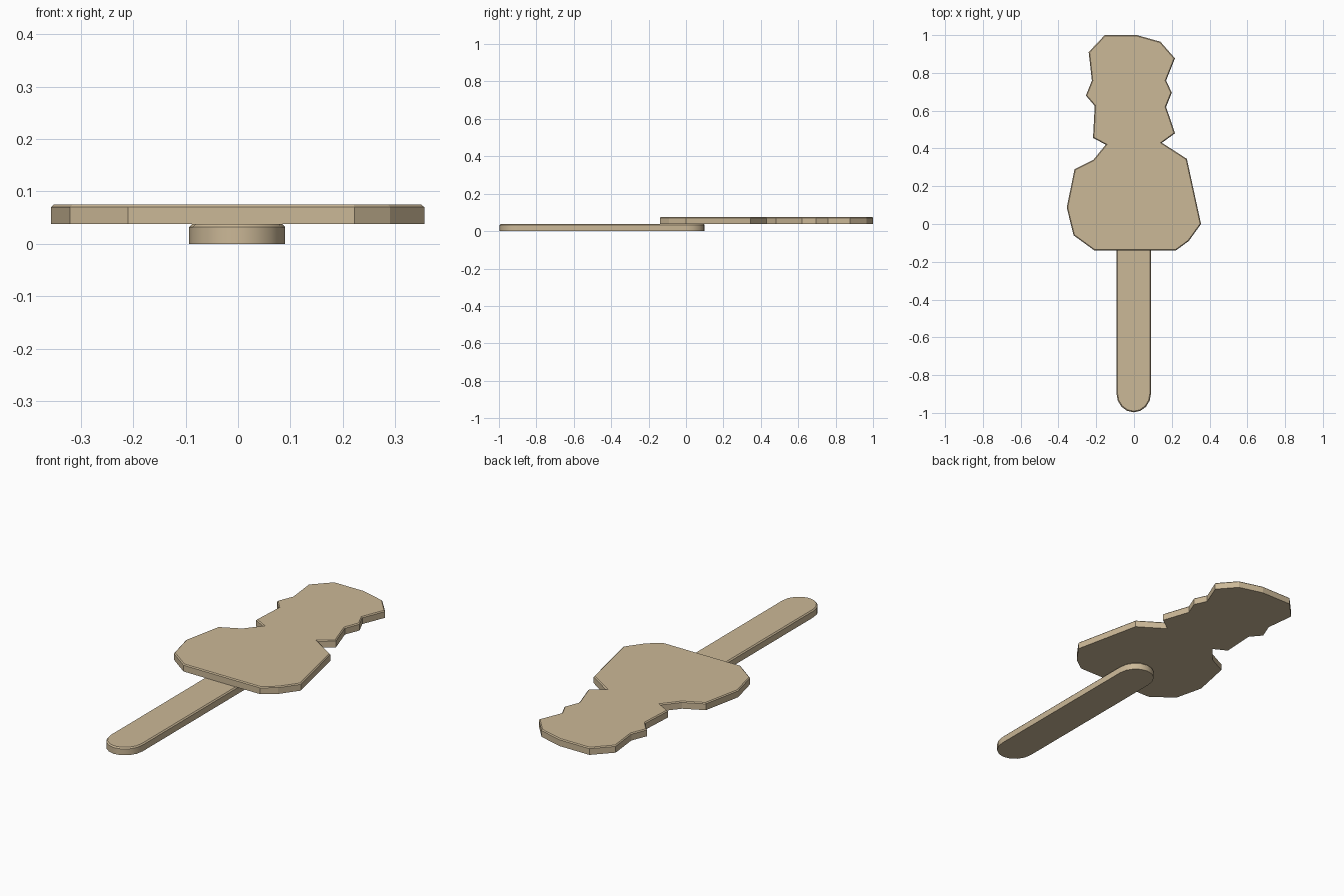
import bpy, bmesh, math

if "Cube" in bpy.data.objects:
    bpy.data.objects.remove(bpy.data.objects["Cube"])


def wood():
    m = bpy.data.materials.new("wood")
    m.diffuse_color = (0.60, 0.48, 0.31, 1)
    m.use_nodes = True
    m.node_tree.nodes["Principled BSDF"].inputs["Base Color"].default_value = m.diffuse_color
    return m


def slab(name, outline, z0, z1, bevel, mat, smooth):
    """Extrude an outline and bevel its top rim."""
    bm = bmesh.new()
    base = bm.faces.new([bm.verts.new((x, y, z0)) for x, y in outline])
    ext = bmesh.ops.extrude_face_region(bm, geom=[base], use_keep_orig=True)
    for g in ext["geom"]:
        if isinstance(g, bmesh.types.BMVert):
            g.co.z = z1
    bmesh.ops.recalc_face_normals(bm, faces=bm.faces)
    rim = [e for e in bm.edges if all(v.co.z > z1 - 1e-5 for v in e.verts)]
    bmesh.ops.bevel(bm, geom=rim, offset=bevel, segments=1, affect='EDGES')
    bmesh.ops.recalc_face_normals(bm, faces=bm.faces)
    me = bpy.data.meshes.new(name)
    bm.to_mesh(me)
    bm.free()
    ob = bpy.data.objects.new(name, me)
    bpy.context.collection.objects.link(ob)
    me.materials.append(mat)
    if smooth:
        bpy.context.view_layer.objects.active = ob
        ob.select_set(True)
        bpy.ops.object.shade_smooth_by_angle(angle=math.radians(35))
        ob.select_set(False)
    return ob


mat = wood()

# flat stick with rounded ends
cx, rx, ry, n = -0.0015, 0.0915, 0.10, 8
stick = []
for yc, start in ((0.0, 0.0), (-0.897, math.pi)):
    for i in range(n + 1):
        a = start + math.pi * i / n
        stick.append((cx + rx * math.cos(a), yc + ry * math.sin(a)))
slab("stick", stick, 0.0, 0.038, 0.006, mat, True)

# cut-out plate, counted clockwise from the top left
plate = [
    (-0.155, 1.0), (0.015, 1.0), (0.14, 0.965), (0.217, 0.877), (0.17, 0.76),
    (0.20, 0.695), (0.17, 0.62), (0.217, 0.48), (0.148, 0.43), (0.28, 0.345),
    (0.355, 0.0), (0.29, -0.09), (0.222, -0.14), (-0.21, -0.14),
    (-0.32, -0.06), (-0.356, 0.087), (-0.315, 0.29), (-0.215, 0.34),
    (-0.15, 0.42), (-0.217, 0.456), (-0.208, 0.625), (-0.255, 0.68),
    (-0.223, 0.76), (-0.24, 0.91),
]
slab("cutout_plate", plate, 0.038, 0.075, 0.005, mat, False)
